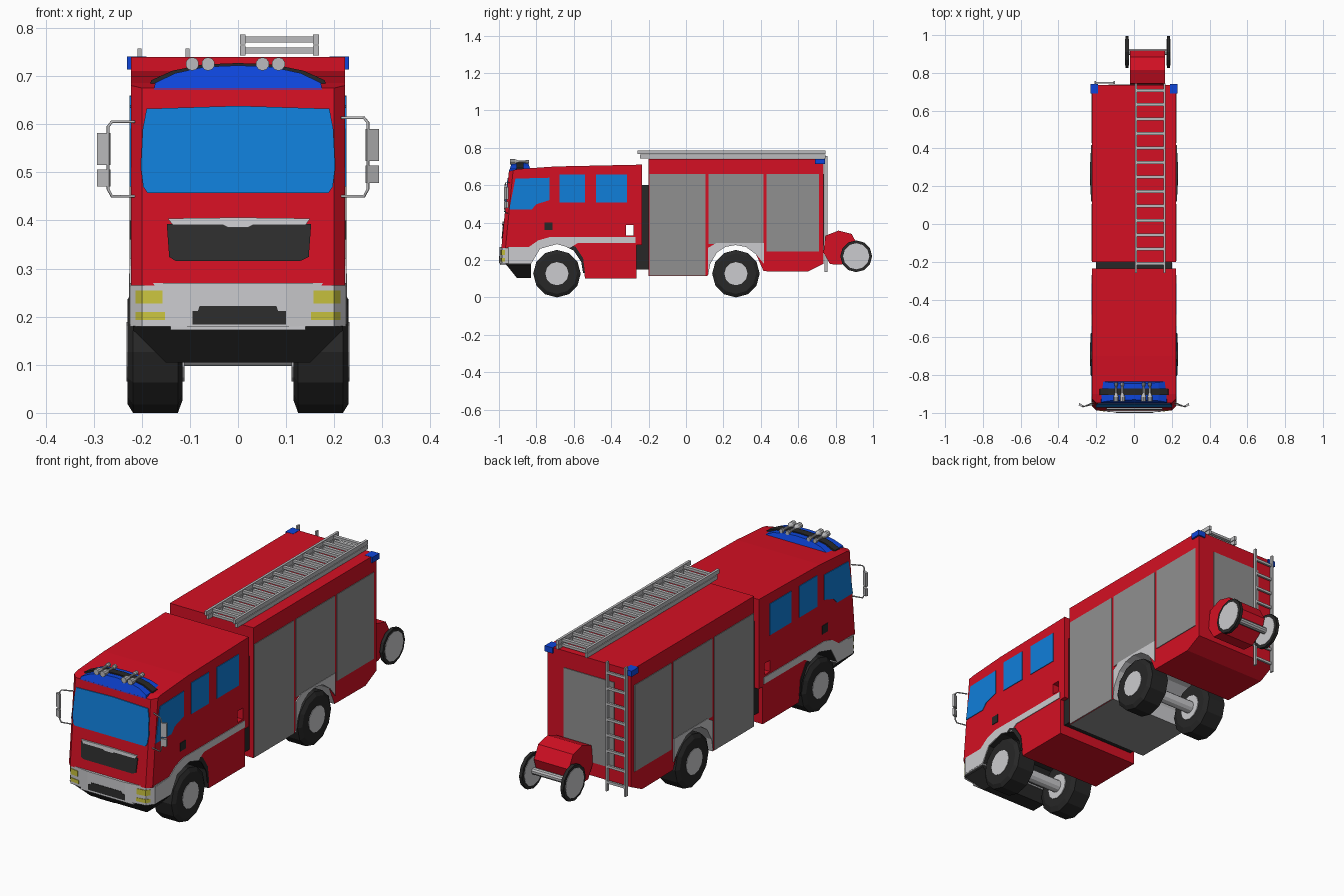
import bpy, bmesh, math

if "Cube" in bpy.data.objects:
    bpy.data.objects.remove(bpy.data.objects["Cube"], do_unlink=True)


def material(name, r, g, b):
    m = bpy.data.materials.new(name)
    m.diffuse_color = (r, g, b, 1)
    m.use_nodes = True
    m.node_tree.nodes["Principled BSDF"].inputs["Base Color"].default_value = (r, g, b, 1)
    return m


RED = material("red paint", .66, .005, .017)
GLASS = material("window blue", .005, .21, .7)
BLUE = material("beacon blue", .004, .06, .7)
GREY = material("shutter grey", .28, .28, .28)
WHITE = material("light grey trim", .6, .6, .62)
METAL = material("ladder metal", .5, .5, .51)
BLACK = material("tyre black", .02, .02, .02)
DARK = material("grille dark grey", .027, .027, .027)
YELLOW = material("headlight yellow", .6, .56, .05)


def finish(name, bm, *mats):
    bmesh.ops.recalc_face_normals(bm, faces=bm.faces)
    me = bpy.data.meshes.new(name)
    bm.to_mesh(me)
    bm.free()
    ob = bpy.data.objects.new(name, me)
    bpy.context.collection.objects.link(ob)
    for m in mats:
        me.materials.append(m)
    return ob


def prism(name, pts, axis, a, b, mat, lean_a=0, lean_b=0, z0=0):
    """Extrude a 2D outline along an axis from a to b; each end may lean with height."""
    bm = bmesh.new()
    rings = []
    for t, lean in ((a, lean_a), (b, lean_b)):
        ring = []
        for u, v in pts:
            d = t + lean * (v - z0)
            co = {"x": (d, u, v), "y": (u, d, v), "z": (u, v, d)}[axis]
            ring.append(bm.verts.new(co))
        rings.append(ring)
        bm.faces.new(ring)
    p, q = rings
    for i in range(len(p)):
        j = (i + 1) % len(p)
        bm.faces.new((p[i], p[j], q[j], q[i]))
    return finish(name, bm, mat)


def rect(u0, u1, v0, v1):
    return [(u0, v0), (u1, v0), (u1, v1), (u0, v1)]


def box(name, x0, x1, y0, y1, z0, z1, mat):
    return prism(name, rect(x0, x1, y0, y1), "z", z0, z1, mat)


def lathe(name, cy, cz, profile, n, mat, axis="x", cx=0):
    """Closed turned shape from (position, radius) pairs along x or y."""
    bm = bmesh.new()
    rings = []
    for t, r in profile:
        ring = []
        for i in range(n):
            w = 2 * math.pi * i / n
            s, c = r * math.sin(w), r * math.cos(w)
            ring.append(bm.verts.new((t, cy + s, cz + c) if axis == "x" else (cx + s, t, cz + c)))
        rings.append(ring)
    for p, q in zip(rings, rings[1:]):
        for i in range(n):
            j = (i + 1) % n
            bm.faces.new((p[i], p[j], q[j], q[i]))
    bm.faces.new(rings[0])
    bm.faces.new(rings[-1])
    return finish(name, bm, mat)


def tube(name, pts, r, mat):
    cu = bpy.data.curves.new(name, "CURVE")
    cu.dimensions = "3D"
    cu.bevel_depth = r
    cu.bevel_resolution = 1
    sp = cu.splines.new("POLY")
    sp.points.add(len(pts) - 1)
    for p, co in zip(sp.points, pts):
        p.co = (*co, 1)
    ob = bpy.data.objects.new(name, cu)
    bpy.context.collection.objects.link(ob)
    cu.materials.append(mat)


def paint_underside(ob, mat, y0, y1, ztop, zlow=0):
    """Give downward faces between two lengths another material."""
    ob.data.materials.append(mat)
    for f in ob.data.polygons:
        c = f.center
        if abs(f.normal.x) < .1 and f.normal.z < -.02 and y0 < c.y < y1 and zlow < c.z < ztop:
            f.material_index = len(ob.data.materials) - 1


W = .222
LEAN = .098
FRONT_Z = .265

# Cab shell with the front wheel arch in its outline
cab = prism("cab", [(-.987, .265), (-.947, .675), (-.9, .686), (-.7, .7), (-.235, .71), (-.235, .28),
                    (-.265, .28), (-.265, .1), (-.54, .1), (-.55, .19), (-.6, .26), (-.69, .285),
                    (-.78, .26), (-.825, .185), (-.93, .185), (-.93, .265)], "x", -W, W, RED)
paint_underside(cab, BLACK, -.83, -.545, .3, .12)
bm = bmesh.new()
bm.from_mesh(cab.data)
corners = [e for e in bm.edges if all(v.co.y < -.94 for v in e.verts)
           and abs(e.verts[0].co.z - e.verts[1].co.z) > .3]
bmesh.ops.bevel(bm, geom=corners, offset=.022, segments=1, affect="EDGES")
bm.to_mesh(cab.data)
bm.free()

# Square opening through the cab behind the doors
cutter = box("opening_cutter", -.4, .4, -.32, -.28, .332, .386, RED)
cutter.hide_render = True
mod = cab.modifiers.new("opening", "BOOLEAN")
mod.operation, mod.solver, mod.object = "DIFFERENCE", "EXACT", cutter
bpy.context.view_layer.objects.active = cab
bpy.ops.object.modifier_apply(modifier=mod.name)
bpy.data.objects.remove(cutter, do_unlink=True)


def front_plate(name, pts, mat, proud=.004):
    prism(name, pts, "y", -.987 - proud, -.984, mat, LEAN, LEAN, FRONT_Z)


front_plate("windscreen", [(-.188, .457), (.188, .457), (.197, .47), (.202, .51), (.198, .59), (.19, .632),
                           (0, .638), (-.19, .632), (-.198, .59), (-.202, .51), (-.197, .47)], GLASS)
front_plate("grille", [(-.13, .316), (.13, .316), (.147, .324), (.152, .392), (-.148, .392), (-.143, .324)], DARK)
front_plate("grille_trim", [(-.135, .39), (-.03, .39), (-.02, .385), (.02, .385), (.03, .39), (.14, .39),
                            (.15, .404), (0, .406), (-.146, .404)], WHITE, .008)

# Bumper, skirt and lamps
prism("bumper", [(-.224, -.825), (-.224, -.95), (-.2, -.983), (-.1, -.998), (.1, -.998), (.2, -.983),
                 (.224, -.95), (.224, -.825)], "z", .18, .27, WHITE)
box("bumper_lip", -.14, .14, -.994, -.94, .172, .181, WHITE)
prism("front_skirt", [(-.15, .105), (.15, .105), (.218, .172), (.218, .181), (-.218, .181), (-.15 - .068, .172)],
      "y", -.965, -.83, BLACK, -.8, 0, .18)
prism("bumper_intake", [(-.095, .184), (.1, .184), (.1, .212), (.083, .212), (.08, .222), (-.08, .222),
                        (-.083, .212), (-.095, .212)], "y", -1, -.985, DARK)
for s in (1, -1):
    for z0, z1, inner in ((.227, .254, .157), (.193, .21, .152)):
        prism("headlight", [(s * inner, -.9925), (s * .2, -.986), (s * .213, -.968), (s * .2, -.96),
                            (s * inner, -.96)], "z", z0, z1, YELLOW)

# Equipment body with the rear wheel arch in its outline
body = prism("equipment_body", [(-.2, .115), (.115, .115), (.13, .18), (.165, .24), (.21, .27), (.265, .28),
                                (.32, .27), (.375, .23), (.415, .14), (.65, .138), (.735, .18), (.735, .74),
                                (-.2, .74)], "x", -W, W, RED)
paint_underside(body, GREY, -.2, .115, .13)
paint_underside(body, WHITE, .116, .415, .3)
box("chassis_link", -.2, .2, -.28, -.19, .15, .29, BLACK)
box("gap_filler", -.2, .2, -.24, -.195, .28, .6, BLACK)


def side_plate(name, pts, s, mat, proud=.003):
    prism(name, pts, "x", s * (W - .002), s * (W + proud), mat)


for s in (1, -1):
    # Cab windows, handle, fender stripe
    side_plate("front_side_window", [(-.945, .47), (-.912, .635), (-.73, .64), (-.73, .52), (-.8, .498),
                                     (-.825, .47)], s, GLASS)
    side_plate("middle_side_window", rect(-.675, -.54, .508, .658), s, GLASS)
    side_plate("rear_side_window", rect(-.48, -.315, .508, .658), s, GLASS)
    side_plate("door_handle", rect(-.757, -.715, .36, .4), s, BLACK)
    side_plate("front_fender", [(-.95, .262), (-.84, .27), (-.79, .305), (-.73, .322), (-.27, .322), (-.27, .29),
                                (-.58, .29), (-.62, .265), (-.69, .285), (-.78, .26), (-.825, .185),
                                (-.95, .185)], s, WHITE)
    side_plate("arch_edge", [(-.54, .13), (-.55, .21), (-.59, .27), (-.63, .288), (-.65, .275), (-.6, .25),
                             (-.56, .19), (-.55, .13)], s, BLACK)
    # Shutters and rear fender
    side_plate("front_shutter", rect(-.195, .105, .117, .66), s, GREY)
    side_plate("middle_shutter", rect(.12, .415, .285, .66), s, GREY)
    side_plate("rear_shutter", rect(.43, .71, .245, .66), s, GREY)
    side_plate("rear_fender", [(.118, .118), (.118, .265), (.16, .29), (.417, .29), (.417, .18), (.375, .23),
                               (.32, .27), (.265, .28), (.21, .27), (.165, .24), (.13, .18)], s, WHITE, .005)
    box("rear_beacon", s * .19, s * .231, .69, .742, .714, .741, BLUE)
    # Wheels
    for y in (-.69, .267):
        lathe("tyre", y, .127, [(s * .115, .1), (s * .125, .127), (s * .218, .127), (s * .23, .108)], 12, BLACK)
        lathe("hub", y, .127, [(s * .111, .062), (s * .232, .062)], 12, WHITE)
    # Mirrors
    dz = .008 * max(s, 0)
    tube("mirror_bracket", [(s * .215, -.945, .605 + dz), (s * .262, -.965, .605 + dz), (s * .27, -.967, .595 + dz),
                            (s * .27, -.967, .465), (s * .262, -.965, .45), (s * .215, -.955, .45)], .003, METAL)
    for z0, z1 in ((.515, .582), (.47, .506)):
        prism("mirror", [(s * .268, -.972), (s * .293, -.96), (s * .29, -.948), (s * .265, -.962)],
              "z", z0 + dz, z1 + dz, METAL)

for y in (-.69, .267):
    lathe("axle", y, .127, [(-.12, .03), (.12, .03)], 12, WHITE)

# Roof light bar and spot lamps
arch = [(-.175, .672), (.175, .672), (.172, .686), (.13, .706), (.07, .719), (0, .722), (-.07, .719),
        (-.13, .706), (-.172, .686)]
prism("light_bar", arch, "y", -.945, -.83, BLUE, .35, -.35, .68)
prism("light_bar_trim", [(x * 1.05, z + .005) for x, z in arch], "y", -.905, -.87, BLACK)
for x in (-.095, -.062, .051, .084):
    lathe("spot_lamp", 0, .725, [(-.94, .014), (-.915, .014), (-.895, .006), (-.86, .006), (-.855, .01),
                                 (-.84, .01)], 10, METAL, "y", x)
    box("lamp_bracket", x - .004, x + .004, -.9, -.885, .7, .725, METAL)

# Stacked roof ladders
for y0, z in ((-.245, .743), (-.26, .766)):
    for x in (.004, .156):
        box("roof_ladder_rail", x, x + .012, y0, .745, z, z + .02, METAL)
    for i in range(13):
        y = -.21 + i * .0765
        box("roof_ladder_rung", .01, .16, y - .008, y + .008, z + .004, z + .016, METAL)

# Rear shutter and rear ladder
box("back_shutter", -.135, .135, .73, .738, .245, .66, GREY)
for x in (-.205, -.105):
    box("rear_ladder_rail", x - .004, x + .004, .74, .756, .137, .757, METAL)
for i in range(8):
    z = .18 + i * .075
    box("rear_ladder_rung", -.205, -.105, .743, .753, z - .006, z + .006, METAL)

# Hose reel on its own wheels
prism("hose_reel", [(.735, .24), (.745, .33), (.815, .357), (.885, .34), (.918, .28), (.9, .225), (.83, .175),
                    (.77, .178)], "x", -.02, .165, RED)
lathe("reel_axle", .91, .22, [(-.035, .016), (.18, .016)], 10, METAL)
for x in (-.037, .182):
    lathe("reel_tyre", .91, .22, [(x - .008, .085), (x + .008, .085)], 12, BLACK)
    lathe("reel_hub", .91, .22, [(x - .01, .07), (x + .01, .07)], 12, WHITE)
